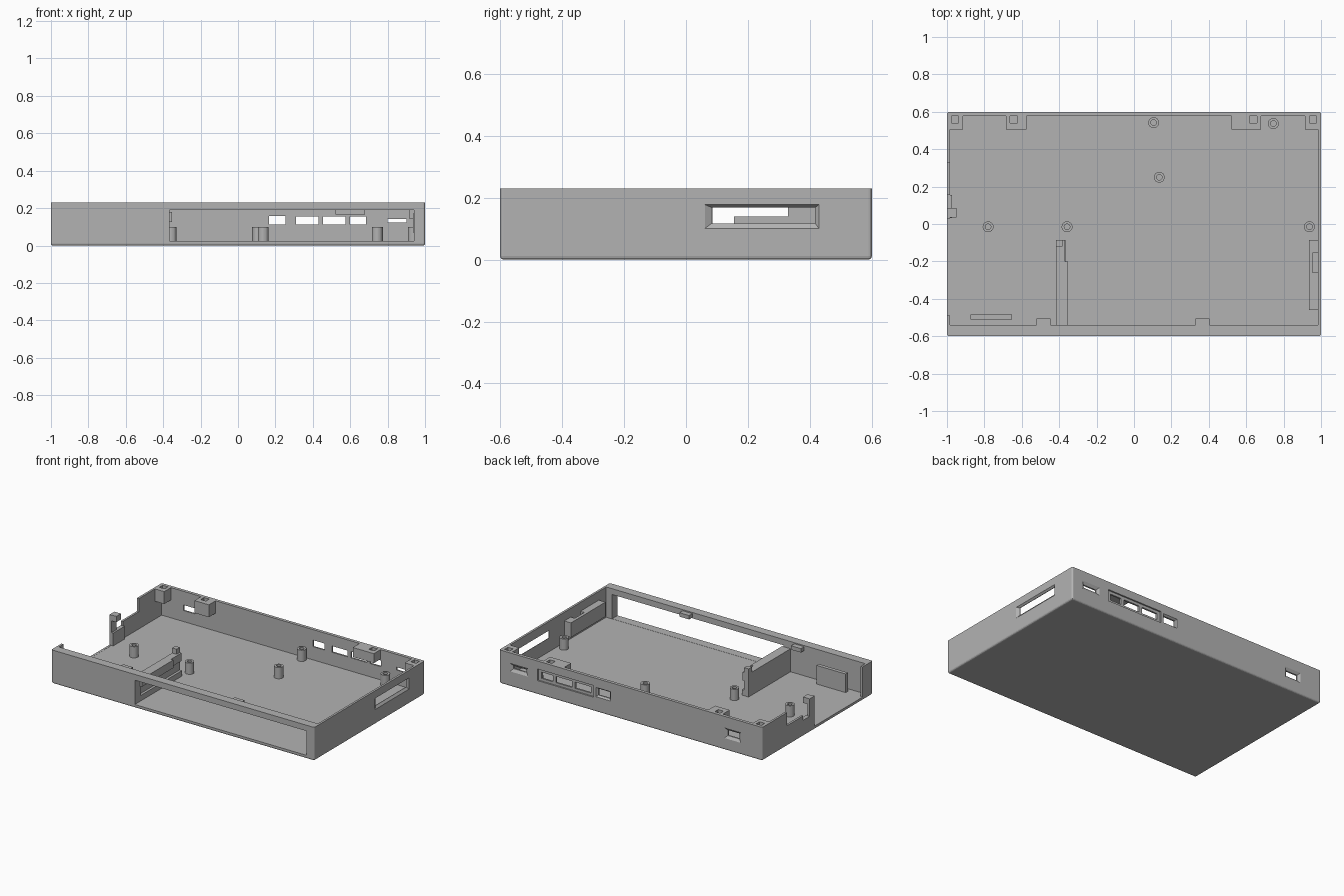
import bpy, bmesh, math
from mathutils import Vector

if "Cube" in bpy.data.objects:
    bpy.data.objects.remove(bpy.data.objects["Cube"])

grey = bpy.data.materials.new("grey plastic")
grey.diffuse_color = (0.45, 0.45, 0.45, 1)
grey.use_nodes = True
grey.node_tree.nodes["Principled BSDF"].inputs["Base Color"].default_value = grey.diffuse_color

FLOOR, TOP = 0.022, 0.23


def finish(name, bm):
    bmesh.ops.recalc_face_normals(bm, faces=bm.faces)
    me = bpy.data.meshes.new(name)
    bm.to_mesh(me)
    bm.free()
    me.materials.append(grey)
    ob = bpy.data.objects.new(name, me)
    bpy.context.collection.objects.link(ob)
    return ob


def box(name, x, y, z):
    bm = bmesh.new()
    bmesh.ops.create_cube(bm, size=1)
    for v in bm.verts:
        v.co = Vector([(r[0] + r[1]) / 2 + c * (r[1] - r[0]) for c, r in zip(v.co, (x, y, z))])
    return finish(name, bm)


def cylinder(name, r, centre, length, axis="Z", segments=24):
    bm = bmesh.new()
    bmesh.ops.create_cone(bm, cap_ends=True, segments=segments, radius1=r, radius2=r, depth=length)
    for v in bm.verts:
        x, y, z = v.co
        v.co = Vector(centre) + Vector({"X": (z, x, y), "Y": (x, z, y), "Z": (x, y, z)}[axis])
    return finish(name, bm)


def funnel(name, outer, inner, d0, d1, axis):
    """Tapered cutter: rectangles (u0, u1, z0, z1) at depths d0 and d1."""
    bm = bmesh.new()
    rings = []
    for (a, b, c, d), depth in ((outer, d0), (inner, d1)):
        pts = [(a, c), (b, c), (b, d), (a, d)]
        rings.append([bm.verts.new((depth, u, z) if axis == "X" else (u, depth, z)) for u, z in pts])
    bm.faces.new(rings[0])
    bm.faces.new(rings[1])
    for i in range(4):
        j = (i + 1) % 4
        bm.faces.new((rings[0][i], rings[0][j], rings[1][j], rings[1][i]))
    return finish(name, bm)


def cut(ob, *cutters):
    for c in cutters:
        m = ob.modifiers.new("cut", "BOOLEAN")
        m.operation, m.solver, m.object = "DIFFERENCE", "EXACT", c
        bpy.context.view_layer.objects.active = ob
        bpy.ops.object.modifier_apply(modifier=m.name)
        bpy.data.objects.remove(c)


# Tray shell with softened bottom and corner edges
bm = bmesh.new()
bmesh.ops.create_cube(bm, size=1)
for v in bm.verts:
    v.co = Vector((v.co.x * 2, v.co.y * 1.2, (v.co.z + 0.5) * TOP))
edges = [e for e in bm.edges if min(v.co.z for v in e.verts) < 0.01]
bmesh.ops.bevel(bm, geom=edges, offset=0.011, segments=3, affect="EDGES", profile=0.5)
shell = finish("tray_shell", bm)
cut(shell, box("c", (-0.985, 0.985), (-0.54, 0.578), (FLOOR, 0.4)))

# Front drive opening
cut(shell, box("c", (-0.365, 0.94), (-0.7, -0.5), (FLOOR + 0.001, 0.19)))

# Open left side, lowered wall section and cable notch
cut(shell, box("c", (-1.1, -0.97), (-0.49, 0.03), (FLOOR + 0.001, 0.4)),
    box("c", (-1.1, -0.97), (0.085, 0.155), (0.11, 0.4)),
    box("c", (-1.1, -0.97), (0.15, 0.33), (0.14, 0.4)),
    cylinder("c", 0.021, (-1, 0.27, 0.14), 0.1, "X"))

# Right window with chamfered surround
win = (0.083, 0.417, 0.117, 0.168)
cut(shell, funnel("c", (0.06, 0.43, 0.10, 0.178), win, 1.0005, 0.988, "X"),
    box("c", (0.95, 1.05), win[:2], win[2:]))


# Rear ports: tapered surround and through hole
def port(x0, x1, z0, z1, m=0.015):
    cut(shell, funnel("c", (x0 - m, x1 + m, z0 - m, z1 + m), (x0, x1, z0, z1), 0.6005, 0.588, "Y"),
        box("c", (x0, x1), (0.55, 0.65), (z0, z1)))


port(0.80, 0.90, 0.122, 0.142, 0.02)
port(0.165, 0.255, 0.113, 0.158, 0.01)
port(-0.82, -0.73, 0.098, 0.136, 0.018)
cut(shell, box("c", (0.285, 0.71), (0.59, 0.65), (0.095, 0.175)))
for a, b in ((0.31, 0.43), (0.455, 0.575), (0.60, 0.685)):
    cut(shell, box("c", (a, b), (0.55, 0.65), (0.113, 0.156)))
cut(shell, cylinder("c", 0.022, (-0.885, 0.59, 0.118), 0.1, "Y"))

# Rear lid bosses with square sockets
for x0, x1, z0, hx in ((-0.986, -0.915, 0.145, -0.957), (-0.685, -0.575, 0.145, -0.643),
                       (0.52, 0.68, 0.165, 0.637), (0.915, 0.986, 0.145, 0.957)):
    boss = box("lid_boss", (x0, x1), (0.505, 0.579), (z0, TOP))
    cut(boss, box("c", (hx - 0.02, hx + 0.02), (0.54, 0.577), (TOP - 0.045, 0.4)))

# Board standoffs with screw holes
for x, y in ((0.105, 0.542), (0.745, 0.537), (0.135, 0.25), (-0.78, -0.015), (-0.358, -0.015), (0.938, -0.015)):
    post = cylinder("standoff", 0.029, (x, y, 0.0575), 0.083)
    cut(post, cylinder("c", 0.015, (x, y, 0.1), 0.12))

# Left drive rail: upright wall, upper and lower ledges, end stop
box("left_rail_wall", (-0.417, -0.383), (-0.541, -0.085), (0.016, 0.18))
box("left_rail_ledge", (-0.384, -0.352), (-0.541, -0.20), (0.125, 0.18))
box("left_rail_foot", (-0.384, -0.366), (-0.541, -0.085), (0.016, 0.06))
box("left_rail_arm", (-0.384, -0.37), (-0.20, -0.085), (0.125, 0.18))
box("left_rail_stop", (-0.417, -0.383), (-0.12, -0.085), (0.179, 0.215))

# Right drive rail
box("right_rail_bar", (0.935, 0.955), (-0.46, -0.085), (0.07, 0.17))
box("right_rail_back_front", (0.954, 0.986), (-0.46, -0.26), (0.07, 0.17))
box("right_rail_back_rear", (0.954, 0.986), (-0.155, -0.085), (0.07, 0.17))
box("right_rail_back_low", (0.954, 0.986), (-0.26, -0.155), (0.07, 0.14))

# Front lid catches
for x in (-0.483, 0.367):
    box("lid_catch", (x - 0.037, x + 0.037), (-0.541, -0.505), (0.195, 0.222))

# Upright plate and side hook
box("support_plate", (-0.875, -0.652), (-0.51, -0.485), (0.016, 0.15))
box("side_hook", (-0.986, -0.95), (0.035, 0.085), (0.19, TOP))
box("side_hook_stem", (-0.986, -0.972), (0.032, 0.155), (0.016, 0.11))
